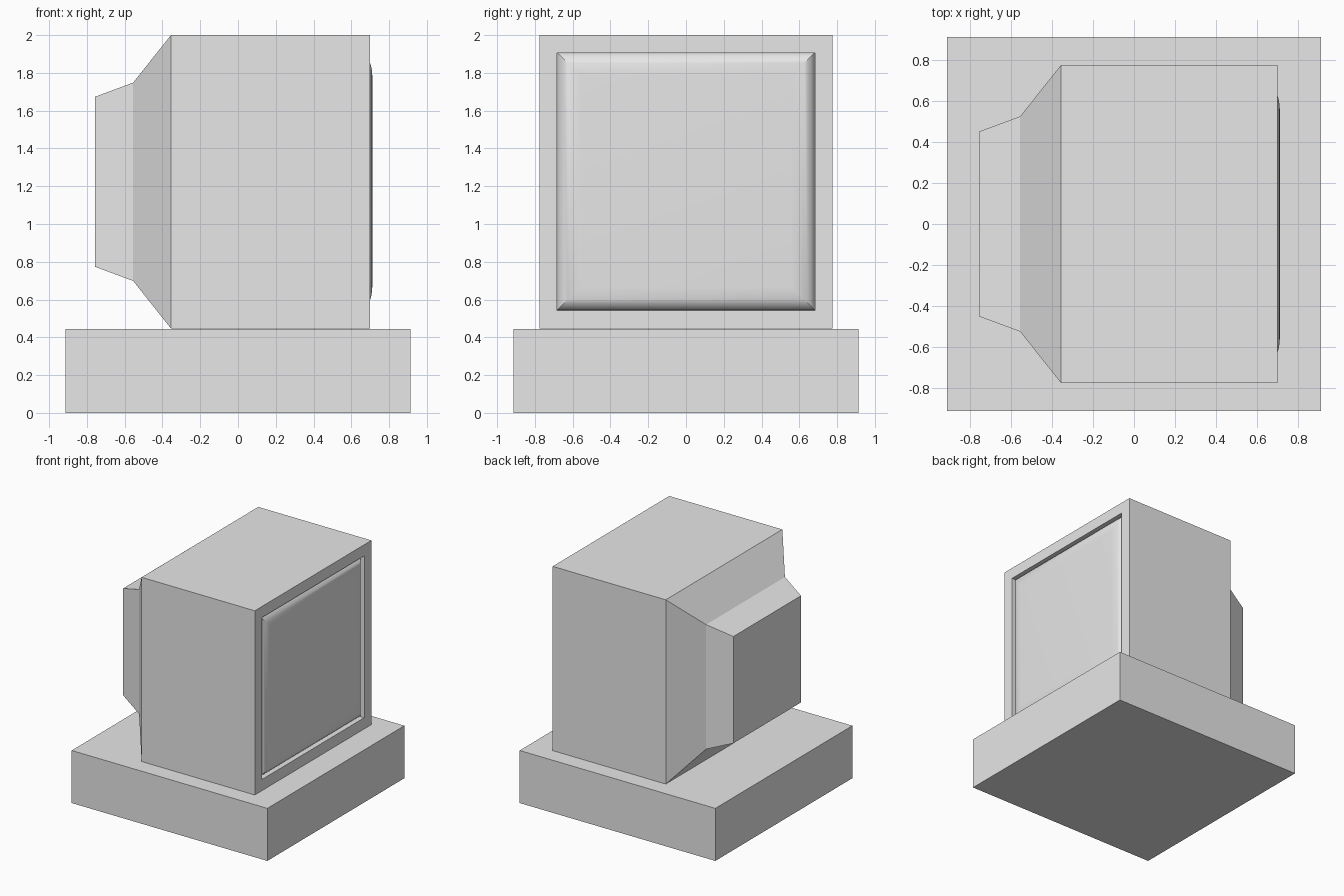
import bpy, bmesh, math

if "Cube" in bpy.data.objects:
    bpy.data.objects.remove(bpy.data.objects["Cube"])

CZ = 1.2235  # height of the monitor's centre line

grey = bpy.data.materials.new("light_grey")
grey.diffuse_color = (0.8, 0.8, 0.8, 1)
grey.use_nodes = True
grey.node_tree.nodes["Principled BSDF"].inputs["Base Color"].default_value = grey.diffuse_color


def square_loft(name, sections, cz):
    """Closed solid through square sections (x, half_size) along the x axis."""
    bm = bmesh.new()
    rings = []
    for x, h in sections:
        rings.append([bm.verts.new((x, sy * h, cz + sz * h))
                      for sy, sz in ((-1, -1), (1, -1), (1, 1), (-1, 1))])
    for a, b in zip(rings, rings[1:]):
        for i in range(4):
            j = (i + 1) % 4
            bm.faces.new((a[i], a[j], b[j], b[i]))
    bm.faces.new(rings[0][::-1])
    bm.faces.new(rings[-1])
    bmesh.ops.recalc_face_normals(bm, faces=bm.faces)
    me = bpy.data.meshes.new(name)
    bm.to_mesh(me)
    bm.free()
    me.materials.append(grey)
    ob = bpy.data.objects.new(name, me)
    bpy.context.collection.objects.link(ob)
    return ob


# Square base block
bpy.ops.mesh.primitive_cube_add(size=1, location=(0, 0, 0.2215))
base = bpy.context.object
base.name = "base_block"
base.scale = (1.825, 1.825, 0.443)
base.data.materials.append(grey)

# Casing: stepped back, straight box, front rim and screen recess
square_loft("monitor_casing", [
    (-0.757, 0.45), (-0.555, 0.525), (-0.355, 0.7765),
    (0.70, 0.7765), (0.70, 0.682), (0.645, 0.682)], CZ)

# Screen: pillowed slab with a rounded rim, sitting in the recess
STEPS, DEPTH, RIM, HALF = 8, 0.066, 0.125, 0.682
profile = []
for i in range(STEPS + 1):
    a = math.pi / 2 * i / STEPS
    profile.append((0.645 + DEPTH * math.sin(a), HALF - RIM * (1 - math.cos(a))))
screen = square_loft("screen", profile, CZ + 0.002)
bpy.ops.object.select_all(action='DESELECT')
screen.select_set(True)
bpy.context.view_layer.objects.active = screen
bpy.ops.object.shade_smooth_by_angle(angle=math.radians(30))
